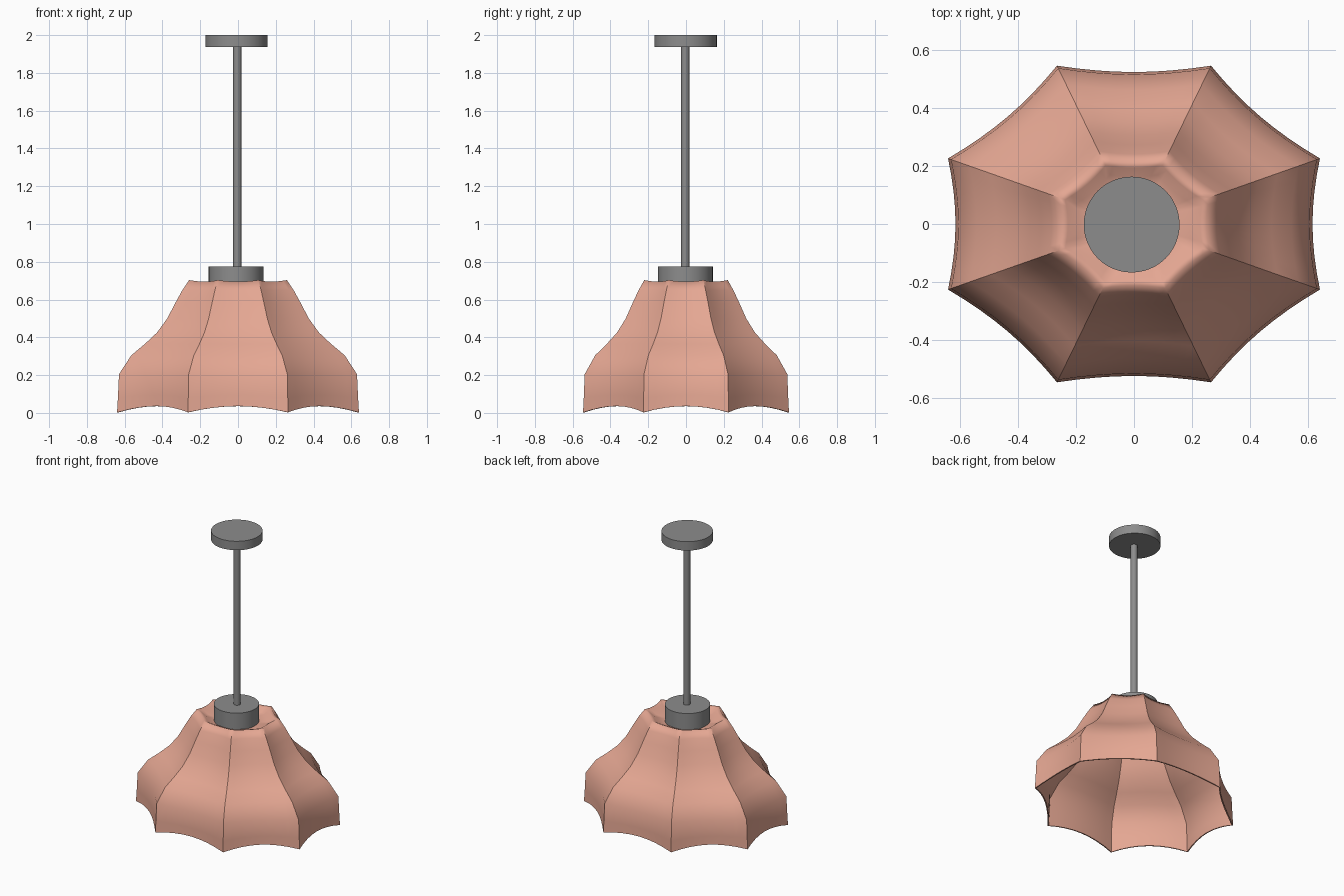
import bpy, bmesh, math
from mathutils import Vector

if "Cube" in bpy.data.objects:
    bpy.data.objects.remove(bpy.data.objects["Cube"])


def material(name, rgb):
    m = bpy.data.materials.new(name)
    m.diffuse_color = (*rgb, 1)
    m.use_nodes = True
    m.node_tree.nodes["Principled BSDF"].inputs["Base Color"].default_value = m.diffuse_color
    return m


clay = material("clay_pink", (0.78, 0.385, 0.29))
metal = material("grey_metal", (0.265, 0.265, 0.265))


def cylinder(name, r, z0, z1, x, y, sides):
    bpy.ops.mesh.primitive_cylinder_add(vertices=sides, radius=r, depth=z1 - z0,
                                        location=(x, y, (z0 + z1) / 2))
    ob = bpy.context.object
    ob.name = name
    ob.data.materials.append(metal)
    bpy.ops.object.shade_smooth_by_angle(angle=math.radians(35))
    return ob


# Hanging hardware
cylinder("ceiling_plate", 0.165, 1.937, 2.0, -0.008, -0.002, 48)
cylinder("rod", 0.022, 0.74, 1.95, -0.004, -0.004, 24)
cylinder("shade_collar", 0.145, 0.65, 0.775, -0.01, -0.003, 48)

# Fluted shade: (size ratio, corner height, extra height mid-panel)
profile = [(1.0, 0.003, 0.033), (0.993, 0.08, 0.014), (0.984, 0.205, 0),
           (0.882, 0.305, 0), (0.77, 0.365, 0), (0.67, 0.425, 0),
           (0.585, 0.50, 0), (0.52, 0.58, 0), (0.46, 0.65, 0),
           (0.405, 0.703, -0.008), (0.37, 0.697, -0.008),
           (0.31, 0.667, 0), (0.22, 0.657, 0)]
RIM = 9
SEG = 8                      # steps across each of the eight panels
RX, RY = 0.693, 0.59
N = 8 * SEG


def corner(k):
    a = math.radians(22.5 + 45 * k)
    return Vector((RX * math.cos(a), RY * math.sin(a)))


bm = bmesh.new()
rings = []
for ratio, z, lift in profile:
    ring = []
    for i in range(N):
        k, s = divmod(i, SEG)
        t = s / SEG
        bulge = 1 - (2 * t - 1) ** 2
        p = corner(k).lerp(corner(k + 1), t) * ratio * (1 - 0.04 * bulge)
        ring.append(bm.verts.new((p.x, p.y, z + lift * bulge)))
    rings.append(ring)
for a, b in zip(rings, rings[1:]):
    for i in range(N):
        j = (i + 1) % N
        bm.faces.new((a[i], a[j], b[j], b[i]))
centre = bm.verts.new((0, 0, 0.655))
for i in range(N):
    bm.faces.new((rings[-1][i], rings[-1][(i + 1) % N], centre))

# Smooth panels, crisp ridges and lower rim
for f in bm.faces:
    f.smooth = True
for e in bm.edges:
    if e.is_boundary:
        e.smooth = False
for r in range(RIM):
    for i in range(0, N, SEG):
        bm.edges.get((rings[r][i], rings[r + 1][i])).smooth = False

mesh = bpy.data.meshes.new("lamp_shade")
bm.to_mesh(mesh)
bm.free()
mesh.materials.append(clay)
shade = bpy.data.objects.new("lamp_shade", mesh)
bpy.context.collection.objects.link(shade)
mod = shade.modifiers.new("thickness", 'SOLIDIFY')
mod.thickness = 0.008
mod.offset = -1
